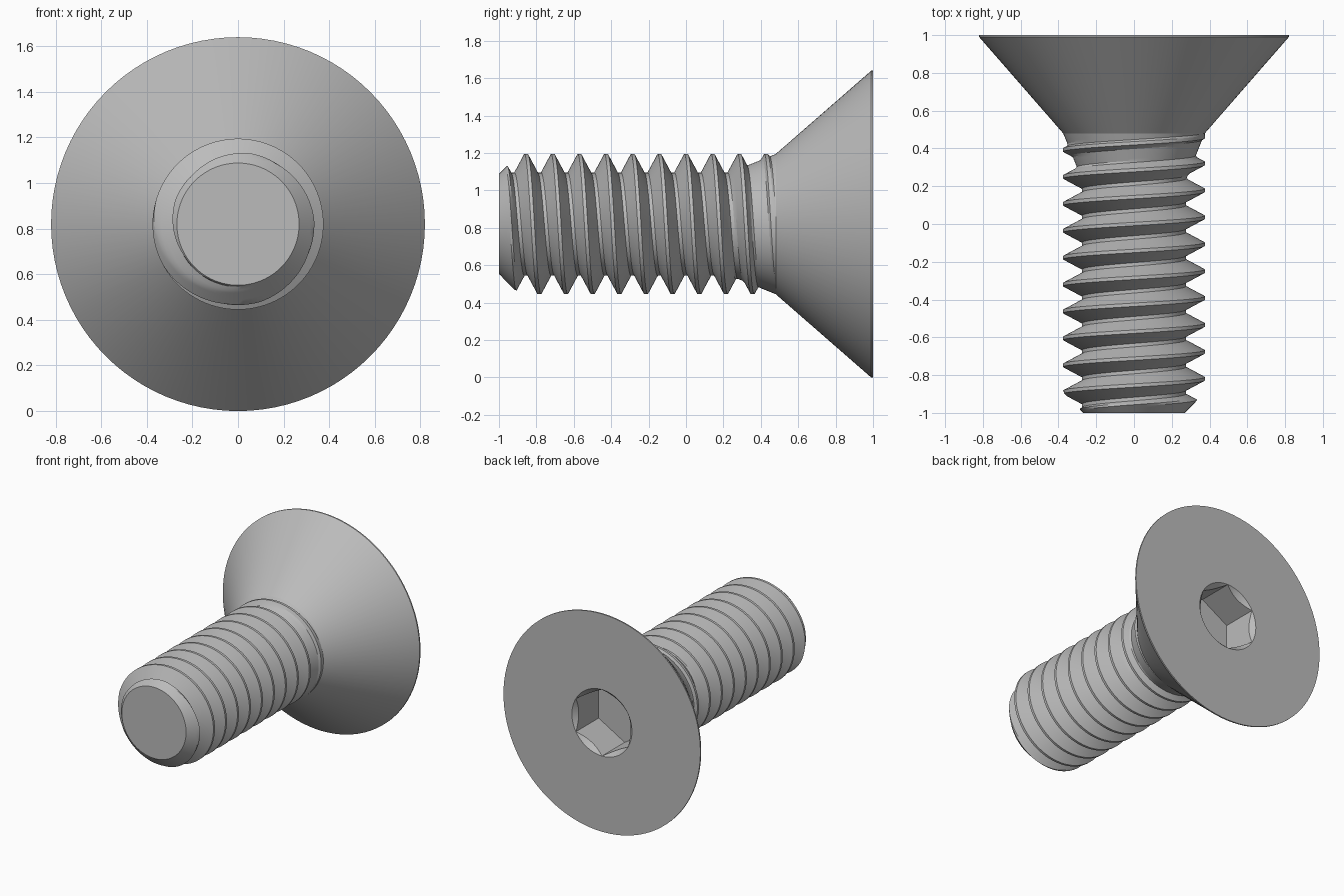
import bpy, bmesh, math

cube = bpy.data.objects.get("Cube")
if cube:
    bpy.data.objects.remove(cube)

AXIS_Z = 0.82        # height of the screw axis
SEGMENTS = 96
PITCH = 0.1425
CREST, ROOT, TIP = 0.375, 0.275, 0.268
NECK_END, HEAD_R = 0.48, 0.82
SOCKET_R, SOCKET_FLOOR = 0.25, 0.73

steel = bpy.data.materials.new("grey steel")
steel.use_nodes = True
steel.diffuse_color = (0.5, 0.5, 0.5, 1)
steel.node_tree.nodes["Principled BSDF"].inputs["Base Color"].default_value = (0.5, 0.5, 0.5, 1)


def polar(r, y, a):
    """Point around the screw axis, angle measured from the top towards +x."""
    return (r * math.sin(a), y, AXIS_Z + r * math.cos(a))


def skin(name, columns, cap_below=None):
    """Join neighbouring columns of points with faces and smooth the soft edges."""
    bm = bmesh.new()
    grid = [[bm.verts.new(p) for p in col] for col in columns]
    for left, right in zip(grid, grid[1:]):
        for i in range(len(left) - 1):
            bm.faces.new((left[i], left[i + 1], right[i + 1], right[i]))
    bmesh.ops.remove_doubles(bm, verts=bm.verts, dist=1e-5)
    if cap_below is not None:
        rim = [e for e in bm.edges if e.is_boundary and all(v.co.y < cap_below for v in e.verts)]
        bmesh.ops.holes_fill(bm, edges=rim, sides=0)
    bmesh.ops.recalc_face_normals(bm, faces=bm.faces)
    for f in bm.faces:
        f.smooth = True
    for e in bm.edges:
        e.smooth = len(e.link_faces) == 2 and e.calc_face_angle(0) < math.radians(16)
    mesh = bpy.data.meshes.new(name)
    bm.to_mesh(mesh)
    bm.free()
    mesh.materials.append(steel)
    obj = bpy.data.objects.new(name, mesh)
    bpy.context.collection.objects.link(obj)
    return obj


angles = [math.tau * i / SEGMENTS for i in range(SEGMENTS + 1)]

# Threaded shank: one helical profile, trimmed by the tip chamfer and the flared neck
FLAT, FOOT, STEPS = 0.009, 0.062, 5
flank = [(FLAT + (FOOT - FLAT) * i / STEPS, CREST + (ROOT - CREST) * i / STEPS)
         for i in range(STEPS + 1)]
turn = [(-y, r) for y, r in reversed(flank)] + flank


def thread_point(y, r, a):
    y = min(max(y, -1), NECK_END)
    r = min(r, TIP + (y + 1))
    r = max(r, CREST - 0.405 * (NECK_END - y))
    if y == -1:
        r = TIP
    return polar(r, y, a)


columns = []
for a in angles:
    shift = -0.855 + PITCH * a / math.tau
    columns.append([thread_point(shift + PITCH * k + y, r, a)
                    for k in range(-3, 12) for y, r in turn])
skin("threaded_shank", columns, cap_below=-0.999)


# Countersunk head with a chamfered hexagon socket, corners at top and bottom
def hex_radius(a):
    sector = math.pi / 3
    return SOCKET_R * math.cos(sector / 2) / math.cos(a % sector - sector / 2)


columns = []
for a in angles:
    h = hex_radius(a)
    profile = [(CREST, NECK_END), (HEAD_R, 0.99), (HEAD_R, 1), (SOCKET_R, 1),
               (h, 1 - (SOCKET_R - h)), (h, SOCKET_FLOOR), (0, SOCKET_FLOOR)]
    columns.append([polar(r, y, a) for r, y in profile])
skin("countersunk_head", columns)
